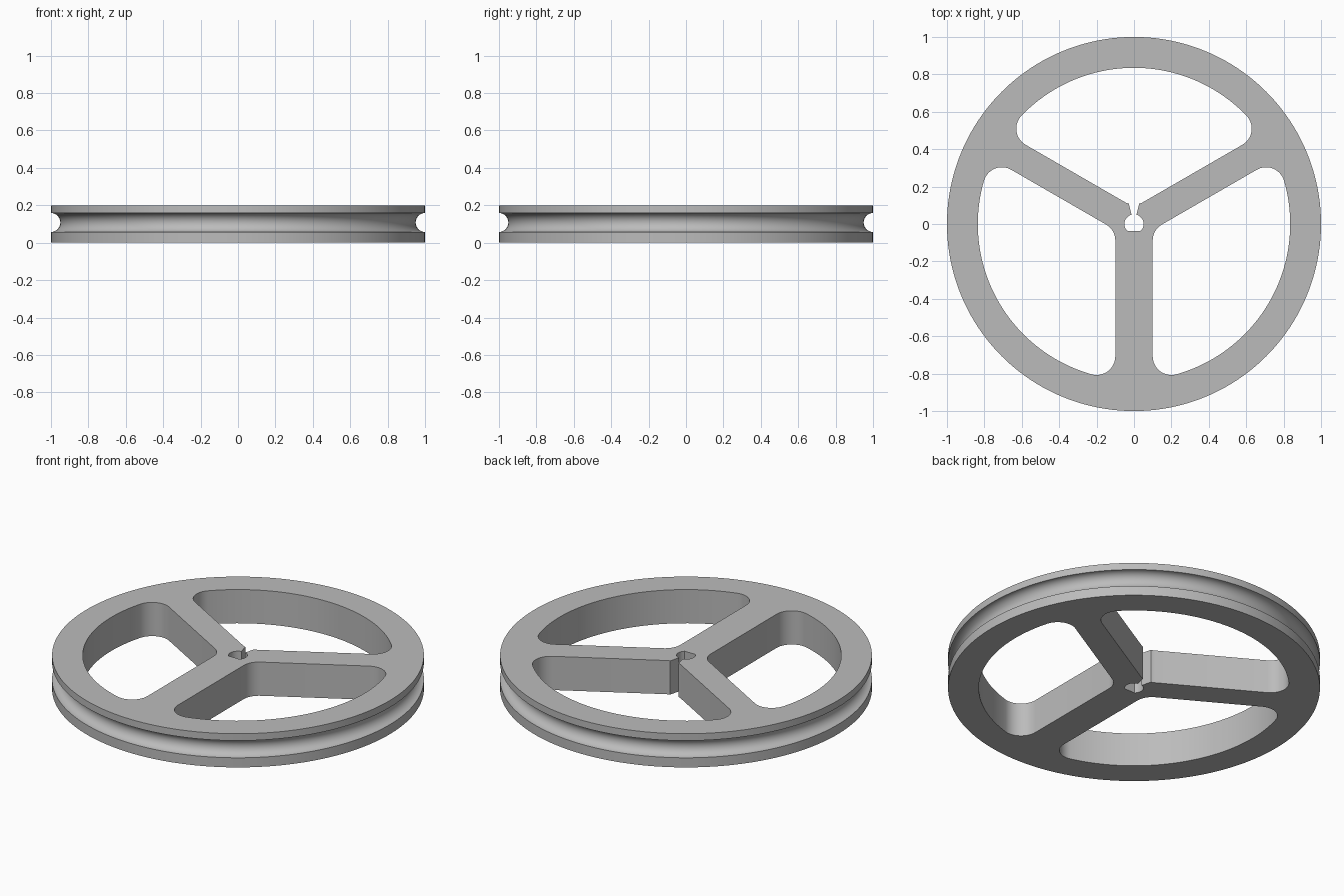
import bpy
import bmesh
from math import sin, cos, pi, radians, sqrt, atan2, asin
from mathutils import Vector, Matrix

HEIGHT = 0.2
RIM_INNER = 0.835
FILLET = 0.1
SEGMENTS = 160

if "Cube" in bpy.data.objects:
    bpy.data.objects.remove(bpy.data.objects["Cube"])

grey = bpy.data.materials.new("plain grey")
grey.use_nodes = True
grey.diffuse_color = (0.5, 0.5, 0.5, 1)
grey.node_tree.nodes["Principled BSDF"].inputs["Base Color"].default_value = (0.5, 0.5, 0.5, 1)


def add_object(name, bm):
    bmesh.ops.recalc_face_normals(bm, faces=bm.faces)
    mesh = bpy.data.meshes.new(name)
    bm.to_mesh(mesh)
    bm.free()
    mesh.materials.append(grey)
    obj = bpy.data.objects.new(name, mesh)
    bpy.context.collection.objects.link(obj)
    return obj


def arc(center, radius, start, end, steps):
    return [Vector((center[0] + radius * cos(a), center[1] + radius * sin(a)))
            for a in (start + (end - start) * i / steps for i in range(steps + 1))]


def prism(name, outline):
    """Upright cutter that passes right through the wheel."""
    bm = bmesh.new()
    face = bm.faces.new([bm.verts.new((p.x, p.y, -0.1)) for p in outline])
    top = bmesh.ops.extrude_face_region(bm, geom=[face])["geom"]
    bmesh.ops.translate(bm, verts=[v for v in top if isinstance(v, bmesh.types.BMVert)],
                        vec=(0, 0, HEIGHT + 0.2))
    obj = add_object(name, bm)
    obj.hide_render = True
    return obj


def window_outline(a, half_a, b, half_b):
    """Opening between the spoke at angle a and the next one at angle b."""
    reach = RIM_INNER - FILLET
    turn_a, turn_b = asin((half_a + FILLET) / reach), asin((half_b + FILLET) / reach)
    start, end = a + turn_a, b - turn_b
    corner_a = (reach * cos(start), reach * sin(start))
    corner_b = (reach * cos(end), reach * sin(end))
    # Centre of the fillet beside the hub, where the two offset edges meet
    rows = Matrix(((-sin(a), cos(a)), (sin(b), -cos(b))))
    inner = rows.inverted() @ Vector((half_a + FILLET, half_b + FILLET))
    points = arc(corner_a, FILLET, a - pi / 2, start, 14)
    points += arc((0, 0), RIM_INNER, start, end, 44)[1:-1]
    points += arc(corner_b, FILLET, end, b + pi / 2, 14)
    points += arc(inner, FILLET, b + pi / 2, b + radians(150), 10)
    return points


# Grooved disc, turned from a half profile
groove = [Vector((1 - 0.05 * cos(t), 0.108 + 0.051 * sin(t)))
          for t in (-pi / 2 + pi * i / 20 for i in range(21))]
profile = [(0, 0), (1, 0)] + [tuple(p) for p in groove] + [(1, HEIGHT), (0, HEIGHT)]
bm = bmesh.new()
verts = [bm.verts.new((r, 0, z)) for r, z in profile]
edges = [bm.edges.new(pair) for pair in zip(verts, verts[1:])]
bmesh.ops.spin(bm, geom=verts + edges, cent=(0, 0, 0), axis=(0, 0, 1),
               angle=2 * pi, steps=SEGMENTS, use_duplicate=False)
bmesh.ops.remove_doubles(bm, verts=bm.verts, dist=0.0001)
# Merge the fan on each flat side into one face
for z in (0, HEIGHT):
    flat = [f for f in bm.faces if all(abs(v.co.z - z) < 0.0001 for v in f.verts)]
    bmesh.ops.dissolve_faces(bm, faces=flat, use_verts=True)
wheel = add_object("pulley_wheel", bm)

# Three windows leave the spokes; the front spoke is wider
spokes = [(radians(-90), 0.1), (radians(30), 0.077), (radians(150), 0.077), (radians(270), 0.1)]
cutters = [prism("window_cutter", window_outline(*first, *second))
           for first, second in zip(spokes, spokes[1:])]

# Flat-sided shaft bore with a flared slot behind it
BORE, SLOT = 0.051, 0.013
flat_angle = asin(-0.037 / BORE)
slot_angle = atan2(sqrt(BORE ** 2 - SLOT ** 2), SLOT)
side = arc((0, 0), BORE, flat_angle, slot_angle, 20) + [Vector((0.038, 0.15))]
cutters.append(prism("bore_cutter", side + [Vector((-p.x, p.y)) for p in reversed(side)]))

bpy.ops.object.select_all(action="DESELECT")
wheel.select_set(True)
bpy.context.view_layer.objects.active = wheel
for cutter in cutters:
    cut = wheel.modifiers.new("cut", "BOOLEAN")
    cut.operation = "DIFFERENCE"
    cut.solver = "EXACT"
    cut.object = cutter
    bpy.ops.object.modifier_apply(modifier=cut.name)
    bpy.data.objects.remove(cutter)

bpy.ops.object.shade_smooth_by_angle(angle=radians(30))
